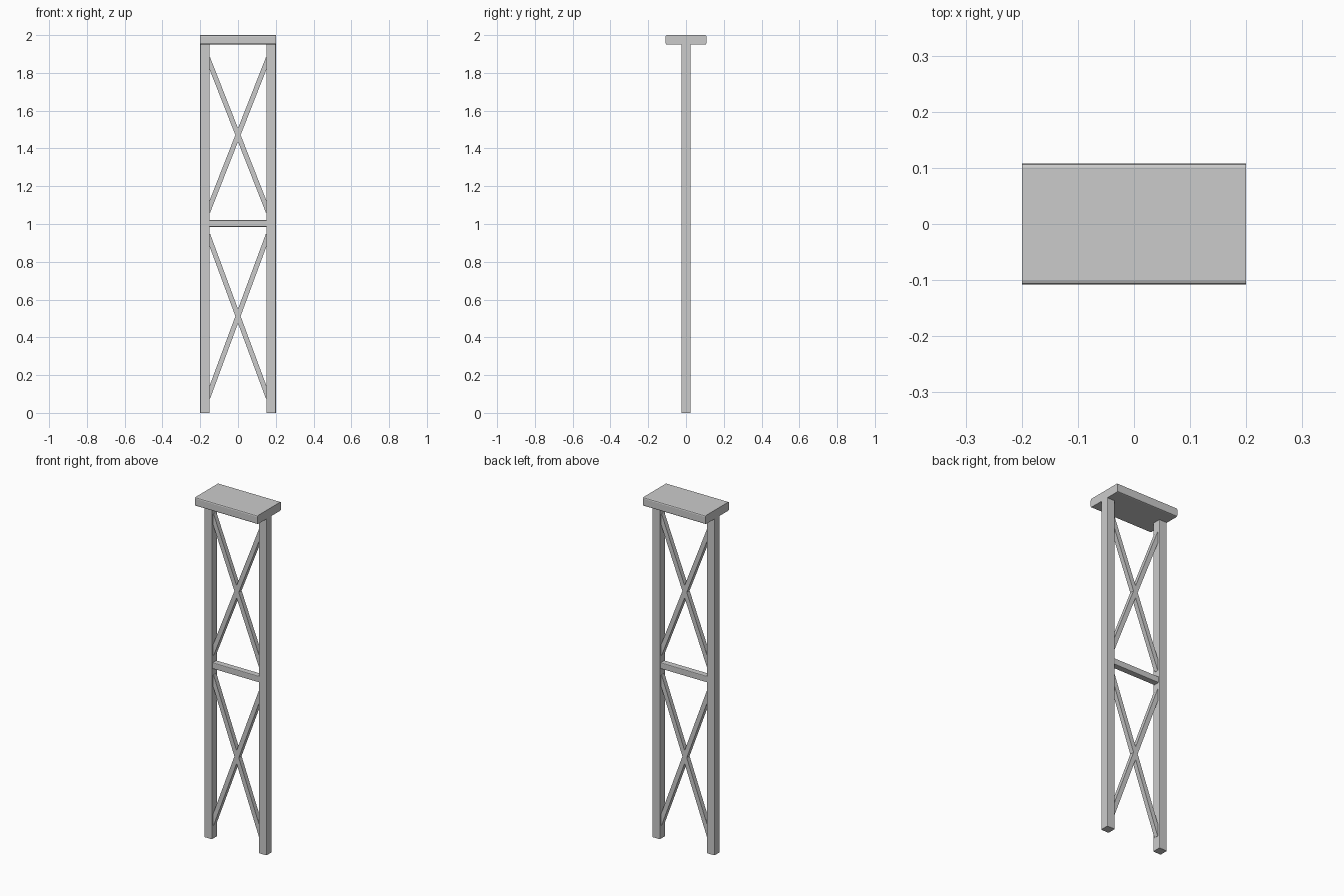
import bpy, math

if "Cube" in bpy.data.objects:
    bpy.data.objects.remove(bpy.data.objects["Cube"])


def bar(name, size, loc, bevel=0.0, tilt=0.0, axis=None):
    """Box of a given size, optionally chamfered on edges along one axis."""
    bpy.ops.mesh.primitive_cube_add(size=1, location=loc)
    ob = bpy.context.object
    ob.name = name
    ob.scale = size
    bpy.ops.object.transform_apply(location=False, rotation=False, scale=True)
    if bevel:
        me = ob.data
        weights = me.attributes.new("bevel_weight_edge", 'FLOAT', 'EDGE')
        for e in me.edges:
            d = me.vertices[e.vertices[0]].co - me.vertices[e.vertices[1]].co
            weights.data[e.index].value = 1.0 if abs(d[axis]) > 0.9 * d.length else 0.0
        mod = ob.modifiers.new("chamfer", 'BEVEL')
        mod.limit_method = 'WEIGHT'
        mod.width = bevel
        mod.segments = 2
    ob.rotation_euler.y = tilt
    return ob


# Cap plate with softened long edges
bar("top_plate", (0.4, 0.216, 0.05), (0, 0, 1.975), 0.007, axis=0)

# Upright posts
for side, x in (("left", -0.175), ("right", 0.175)):
    bar(side + "_post", (0.05, 0.05, 1.95), (x, 0, 0.975), 0.004, axis=2)

# Middle rung
bar("middle_rung", (0.31, 0.036, 0.036), (0, 0, 1.003), 0.004, axis=0)

# Crossed braces: centre height and rise across the gap
for level, z, rise in (("lower", 0.512, 0.81), ("upper", 1.471, 0.763)):
    angle = math.atan2(rise, 0.3)
    length = math.hypot(0.32, rise * 0.32 / 0.3)
    for side, s in (("rising", -1), ("falling", 1)):
        bar(f"{level}_{side}_brace", (length, 0.026, 0.026), (0, 0, z),
            tilt=s * angle)
